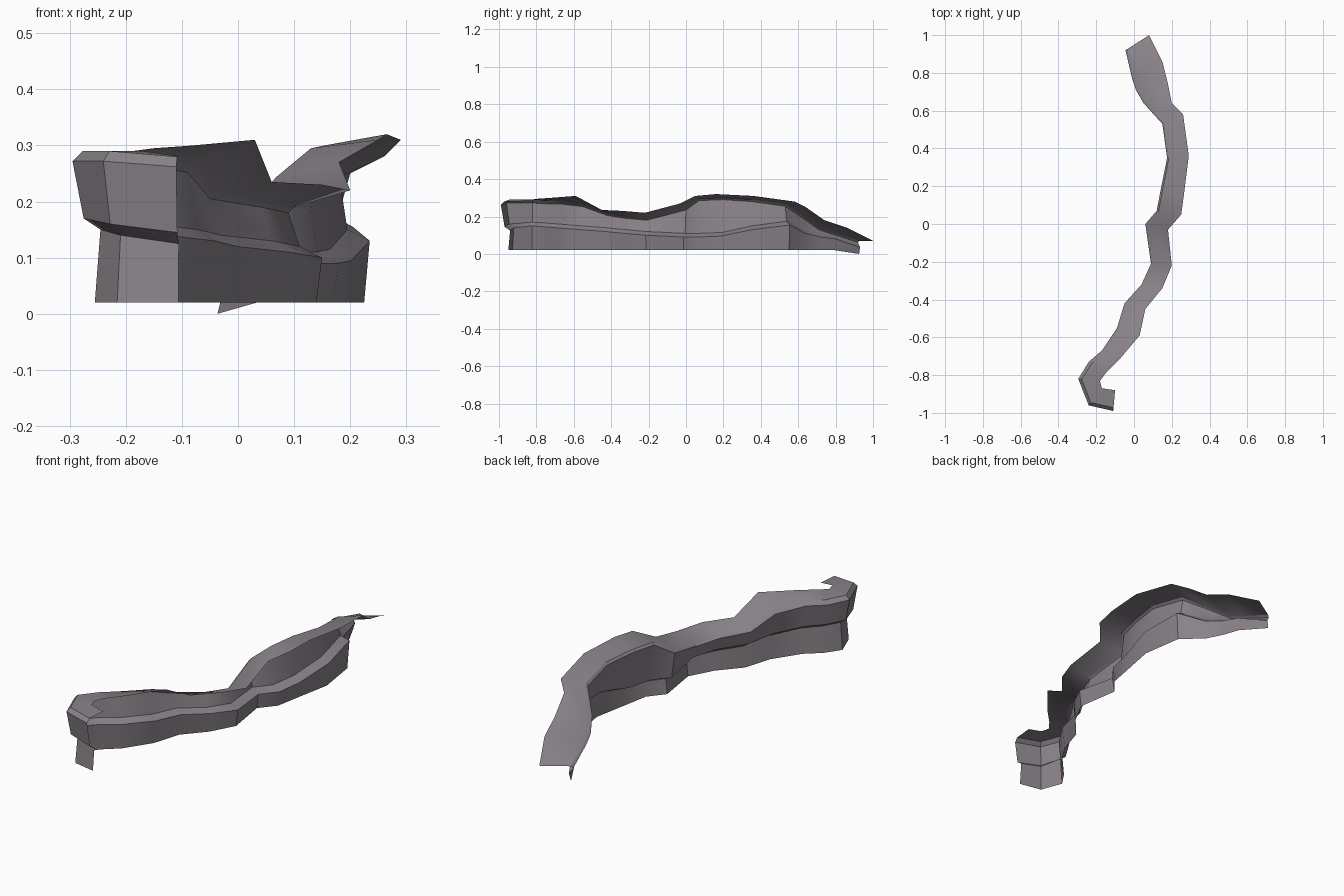
import bpy
from mathutils import Vector

if "Cube" in bpy.data.objects:
    bpy.data.objects.remove(bpy.data.objects["Cube"])

rock = bpy.data.materials.new("grey mauve rock")
rock.diffuse_color = (0.25, 0.225, 0.25, 1)
rock.use_nodes = True
rock.node_tree.nodes["Principled BSDF"].inputs["Base Color"].default_value = rock.diffuse_color

# Stations along the ridge: left x, y, z | right x, y, z | shelf height
S = [
    (-.11, -.99, .28, -.10, -.88, .28, .125),
    (-.24, -.96, .29, -.17, -.87, .29, .14),
    (-.295, -.82, .29, -.18, -.83, .29, .15),
    (-.24, -.73, .285, -.15, -.79, .295, .145),
    (-.17, -.67, .285, -.08, -.72, .30, .14),
    (-.09, -.55, .27, .03, -.59, .31, .13),
    (-.05, -.42, .215, .06, -.45, .235, .12),
    (.04, -.32, .20, .15, -.34, .23, .11),
    (.09, -.21, .19, .20, -.22, .22, .10),
    (.06, 0, .245, .18, -.03, .27, .09),
    (.12, .07, .295, .25, .05, .31, .09),
    (.145, .20, .30, .265, .16, .32, .095),
    (.175, .35, .29, .29, .36, .31, .13),
    (.15, .53, .265, .26, .58, .28, .155),
    (.05, .64, .19, .20, .64, .25, .11),
    (.01, .71, .14, .18, .74, .18, .09),
    (-.01, .77, .12, .15, .86, .14, .08),
    (-.045, .92, .07, .08, 1.0, .07, .035),
]


def section(i):
    lx, ly, lz, rx, ry, rz, sz = S[i]
    left, right = Vector((lx, ly, 0)), Vector((rx, ry, 0))
    inward = (right - left).normalized()
    last = i == len(S) - 1

    def at(offset, z):
        p = left + inward * offset
        return (p.x, p.y, z)
    base = 0.0 if last else 0.02
    bevel = 0.018 if i < 6 else 0.01
    drop = 0.25 * (lz - sz)
    top = [(rx, ry, rz), at(bevel, lz), at(0, lz - min(bevel, drop))]
    step = 0.05 if i < 8 else 0.06
    if last:
        step = 0.02
    wall = [top[-1], at(0.02, sz + 0.02 * (not last)), at(step, sz), at(step - 0.01, base)]
    return top, wall


def loft(name, rows):
    n = len(rows[0])
    faces = []
    for i in range(len(rows) - 1):
        for j in range(n - 1):
            a, b = i * n + j, (i + 1) * n + j
            faces.append((a, b, b + 1, a + 1))
    mesh = bpy.data.meshes.new(name)
    mesh.from_pydata([p for r in rows for p in r], [], faces)
    mesh.materials.append(rock)
    ob = bpy.data.objects.new(name, mesh)
    bpy.context.collection.objects.link(ob)
    bpy.ops.object.select_all(action='DESELECT')
    ob.select_set(True)
    bpy.context.view_layer.objects.active = ob
    bpy.ops.object.shade_smooth_by_angle(angle=0.6)


sections = [section(i) for i in range(len(S))]
# Overhanging ledge surface with a bevelled outer rim
loft("ledge_top", [s[0] for s in sections])
# Bulging cliff wall stepping in to the base
loft("cliff_wall", [s[1] for s in sections])
